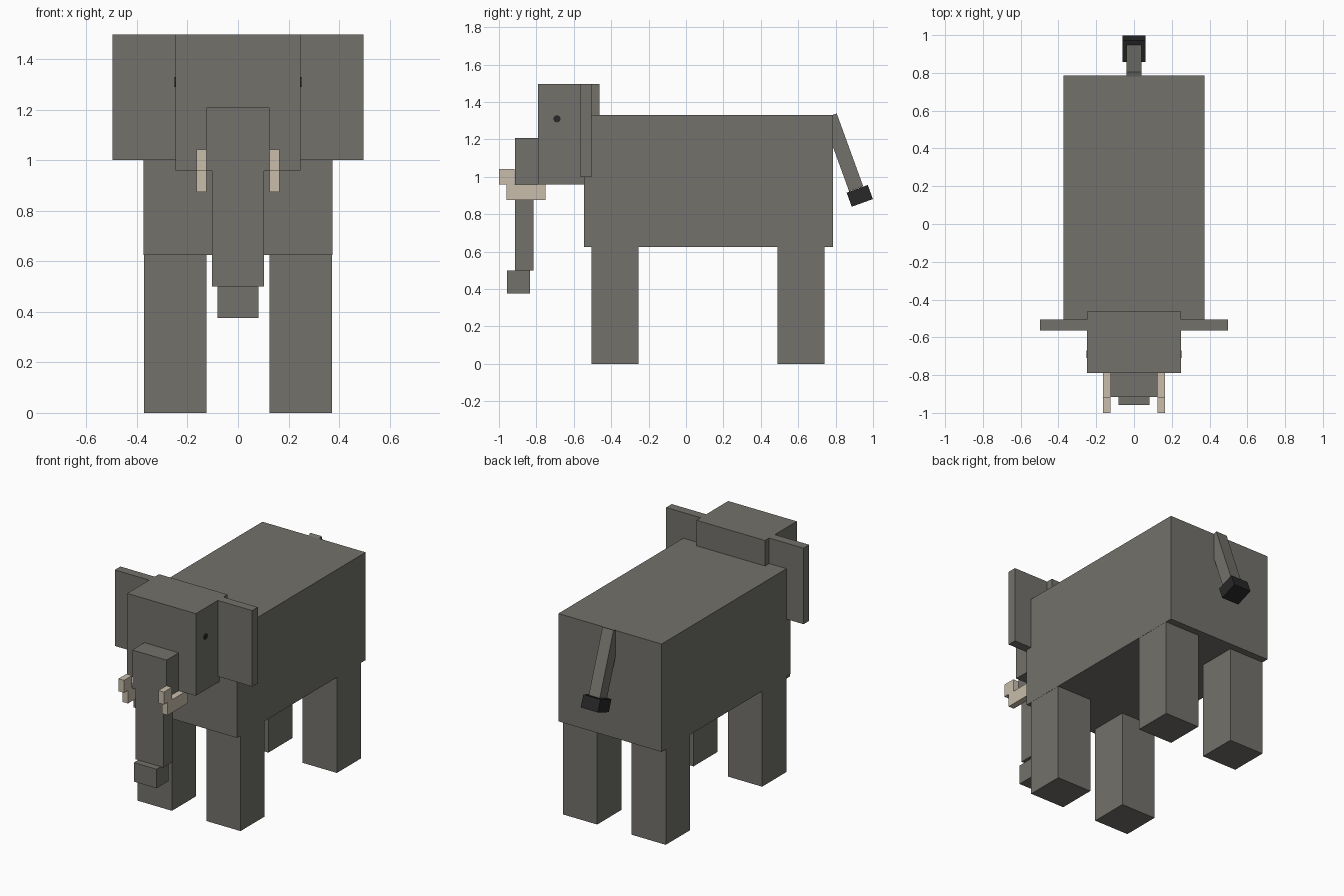
import bpy
import math
from mathutils import Vector

cube = bpy.data.objects.get("Cube")
if cube:
    bpy.data.objects.remove(cube, do_unlink=True)


def make_material(name, color):
    mat = bpy.data.materials.new(name)
    mat.use_nodes = True
    mat.diffuse_color = (*color, 1)
    mat.node_tree.nodes["Principled BSDF"].inputs["Base Color"].default_value = (*color, 1)
    return mat


HIDE = make_material("grey_hide", (0.17, 0.165, 0.147))
IVORY = make_material("ivory", (0.58, 0.51, 0.41))
BLACK = make_material("dark_hair", (0.021, 0.021, 0.021))


def finish(name, mat):
    obj = bpy.context.object
    obj.name = obj.data.name = name
    obj.data.materials.append(mat)
    return obj


def box(name, x, y, z, mat=HIDE, tilt=0):
    """Box from (low, high) ranges, tilted about its own centre."""
    ranges = (x, y, z)
    bpy.ops.mesh.primitive_cube_add(size=1, location=[sum(r) / 2 for r in ranges],
                                    rotation=(tilt, 0, 0))
    obj = finish(name, mat)
    size = Vector([r[1] - r[0] for r in ranges])
    for v in obj.data.vertices:
        v.co *= size
    return obj


def pair(name, x, y, z, mat=HIDE):
    """Matching boxes on the left (+x) and right (-x)."""
    box("left_" + name, x, y, z, mat)
    box("right_" + name, (-x[1], -x[0]), y, z, mat)


def mid(center, length):
    return (center - length / 2, center + length / 2)


# Body and legs
box("body", (-0.373, 0.373), (-0.545, 0.785), (0.625, 1.33))
pair("front_leg", (0.124, 0.372), (-0.505, -0.255), (0, 0.625))
pair("back_leg", (0.124, 0.372), (0.49, 0.74), (0, 0.625))

# Head and ears
box("head", (-0.248, 0.248), (-0.79, -0.462), (0.96, 1.497))
pair("ear", (0.248, 0.497), (-0.563, -0.505), (1.0, 1.497))

# Trunk
box("trunk_base", (-0.124, 0.124), (-0.915, -0.79), (0.957, 1.208))
box("trunk", (-0.102, 0.102), (-0.915, -0.815), (0.5, 0.957))
box("trunk_tip", (-0.082, 0.082), (-0.958, -0.835), (0.375, 0.5))

# Tusks
pair("tusk", (0.124, 0.164), (-0.96, -0.752), (0.875, 0.96), IVORY)
pair("tusk_tip", (0.124, 0.164), (-1.0, -0.917), (0.96, 1.042), IVORY)

# Tail hangs back at an angle, with a dark tuft
slant = math.radians(20)
box("tail", (-0.04, 0.04), mid(0.839, 0.08), mid(1.13, 0.415), HIDE, slant)
box("tail_tuft", (-0.062, 0.062), mid(0.929, 0.12), mid(0.898, 0.08), BLACK, slant)

# Eyes are thin octagonal plates on the sides of the head
for side, sign in (("left", 1), ("right", -1)):
    bpy.ops.mesh.primitive_cylinder_add(vertices=8, radius=0.02, depth=0.006,
                                        location=(sign * 0.249, -0.69, 1.31),
                                        rotation=(0, math.pi / 2, 0))
    eye = finish(side + "_eye", BLACK)
